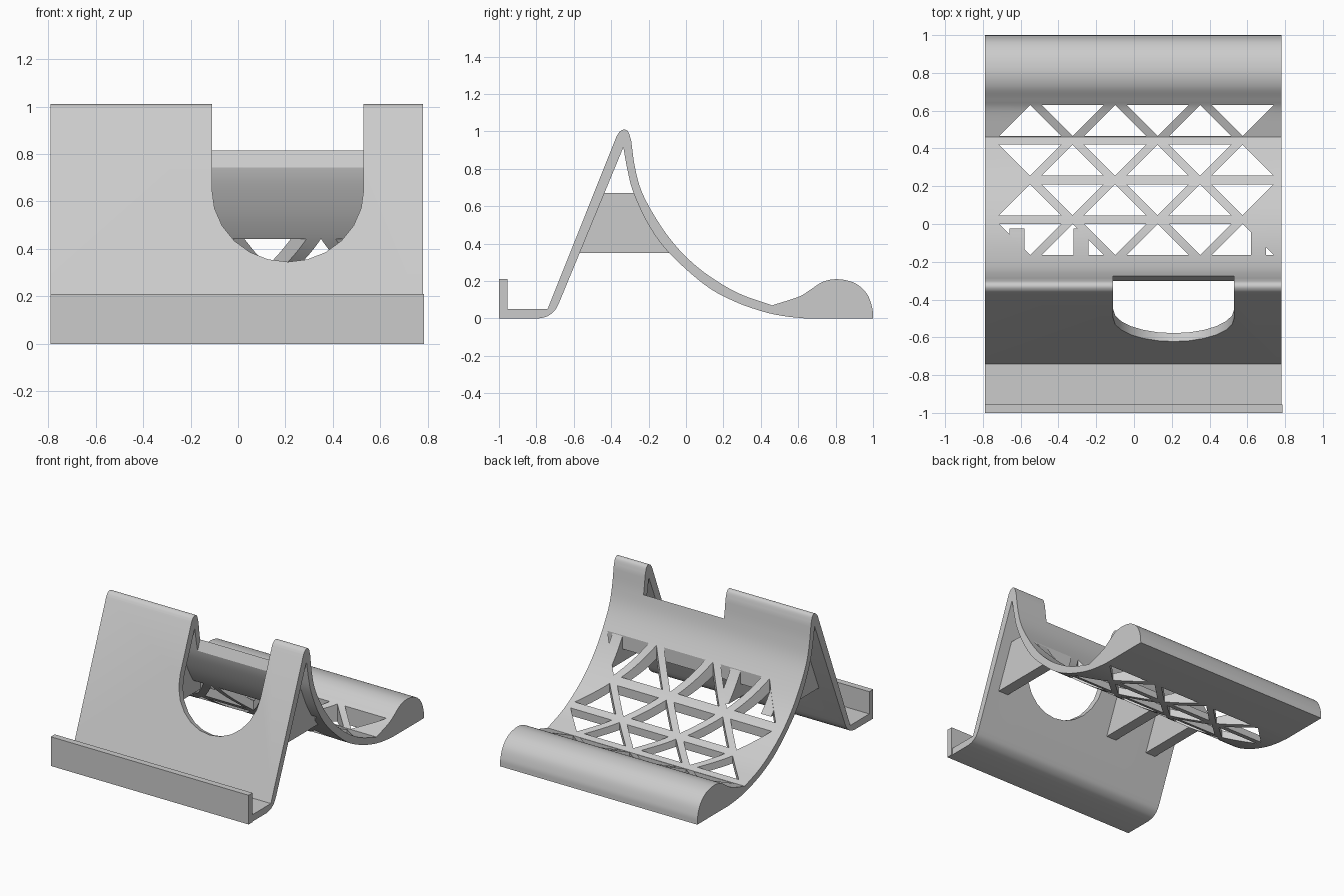
import bpy, bmesh, math
from mathutils import Vector

cube = bpy.data.objects.get("Cube")
if cube:
    bpy.data.objects.remove(cube, do_unlink=True)

GREY = (0.6, 0.6, 0.6, 1.0)
mat = bpy.data.materials.new("plain grey")
mat.use_nodes = True
mat.diffuse_color = GREY
mat.node_tree.nodes["Principled BSDF"].inputs["Base Color"].default_value = GREY


def spline(pts, steps=6):
    """Smooth curve through a few (y, z) points."""
    p = [Vector(q) for q in pts]
    p = [2 * p[0] - p[1]] + p + [2 * p[-1] - p[-2]]
    out = []
    for a, b, c, d in zip(p, p[1:], p[2:], p[3:]):
        for i in range(steps):
            t = i / steps
            out.append(0.5 * (2 * b + (c - a) * t + (2 * a - 5 * b + 4 * c - d) * t * t
                              + (3 * b - a - 3 * c + d) * t ** 3))
    return [tuple(v) for v in out] + [tuple(pts[-1])]


def prism(bm, ring, offset):
    """Closed solid from a ring of 3D points swept along an offset."""
    low = [bm.verts.new(p) for p in ring]
    high = [bm.verts.new(Vector(p) + Vector(offset)) for p in ring]
    bm.faces.new(low)
    bm.faces.new(high[::-1])
    for i in range(len(ring)):
        j = (i + 1) % len(ring)
        bm.faces.new((low[j], low[i], high[i], high[j]))


def finish(name, bm):
    bmesh.ops.recalc_face_normals(bm, faces=bm.faces)
    mesh = bpy.data.meshes.new(name)
    bm.to_mesh(mesh)
    bm.free()
    mesh.materials.append(mat)
    obj = bpy.data.objects.new(name, mesh)
    bpy.context.collection.objects.link(obj)
    return obj


def side_extrusion(name, profile, x0, x1):
    bm = bmesh.new()
    prism(bm, [(x0, y, z) for y, z in profile], (x1 - x0, 0, 0))
    return finish(name, bm)


# Side profile: base, back rest, ridge, curved strip and rounded rear foot
inner = spline([(-0.335, 0.915), (-0.312, 0.79), (-0.28, 0.67), (-0.2, 0.5), (-0.09, 0.35),
                (0.1, 0.18), (0.25, 0.095), (0.4, 0.04), (0.52, 0.013), (0.64, 0)])
foot = spline([(1, 0), (0.995, 0.06), (0.965, 0.135), (0.9, 0.19), (0.81, 0.21), (0.73, 0.195),
               (0.66, 0.15), (0.6, 0.115), (0.46, 0.07)])
outer = spline([(0.46, 0.07), (0.28, 0.135), (0.12, 0.23), (0, 0.33), (-0.1, 0.445),
                (-0.19, 0.585), (-0.245, 0.7), (-0.275, 0.82), (-0.293, 0.95)])
ridge = spline([(-0.293, 0.95), (-0.308, 0.997), (-0.33, 1.01), (-0.353, 1.0), (-0.37, 0.977)], 4)
heel = spline([(-0.79, 0), (-0.745, 0.01), (-0.705, 0.038), (-0.68, 0.08)], 4)
profile = ([(-0.98, 0)] + heel + inner + foot + outer[1:] + ridge[1:]
           + [(-0.74, 0.05), (-0.98, 0.05)])
body = side_extrusion("stand_body", profile, -0.79, 0.78)

# Cutter: U-shaped notch, square to the sloping back rest
bm = bmesh.new()
along = Vector((0, 0.37, 0.929))
normal = Vector((0, 0.929, -0.37))
start = Vector((0, -0.74, 0.05)) - 0.1 * normal
notch = [(0.53, 1.4), (-0.11, 1.4)]
for i in range(13):
    a = math.pi * (1 + i / 12)
    notch.append((0.21 + 0.32 * math.cos(a), 0.646 + 0.328 * math.sin(a)))
prism(bm, [start + Vector((x, 0, 0)) + v * along for x, v in notch], 0.25 * normal)

# Cutter: alternating triangular windows in the curved strip
SIZE = 0.164
for row in range(4):
    y = 0.466 - 0.21 * row
    for col in range(6):
        x = -0.55 + 0.225 * col
        base, tip = (y, y + SIZE) if (row + col) % 2 == 0 else (y + SIZE, y)
        prism(bm, [(x - SIZE, base, -0.1), (x + SIZE, base, -0.1), (x, tip, -0.1)], (0, 0, 0.8))
cutter = finish("window_cutter", bm)
cutter.hide_render = True

mod = body.modifiers.new("windows", "BOOLEAN")
mod.operation = "DIFFERENCE"
mod.solver = "EXACT"
mod.object = cutter
bpy.context.view_layer.update()
cut_body = body.evaluated_get(bpy.context.evaluated_depsgraph_get())
body_mesh = bpy.data.meshes.new_from_object(cut_body)
body.modifiers.clear()
body.data = body_mesh
bpy.data.objects.remove(cutter, do_unlink=True)

# Front lip
side_extrusion("front_lip", [(-1, 0), (-0.955, 0), (-0.955, 0.21), (-1, 0.21)], -0.79, 0.785)

# Braces between the back rest and the curved strip
LOW, HIGH = 0.35, 0.67
back = [(y - 0.004, z) for y, z in outer if LOW < z < HIGH]
brace = [(-0.58, LOW), (-0.025, LOW)] + back + [(-0.236, HIGH), (-0.455, HIGH)]
for name, x in (("right_brace", -0.66), ("middle_brace", -0.32), ("left_brace", 0.62)):
    side_extrusion(name, brace, x, x + 0.08)

# Smooth the curved surfaces, keep the edges crisp
bpy.ops.object.select_all(action="DESELECT")
body.select_set(True)
bpy.context.view_layer.objects.active = body
bpy.ops.object.shade_smooth_by_angle(angle=math.radians(25))
